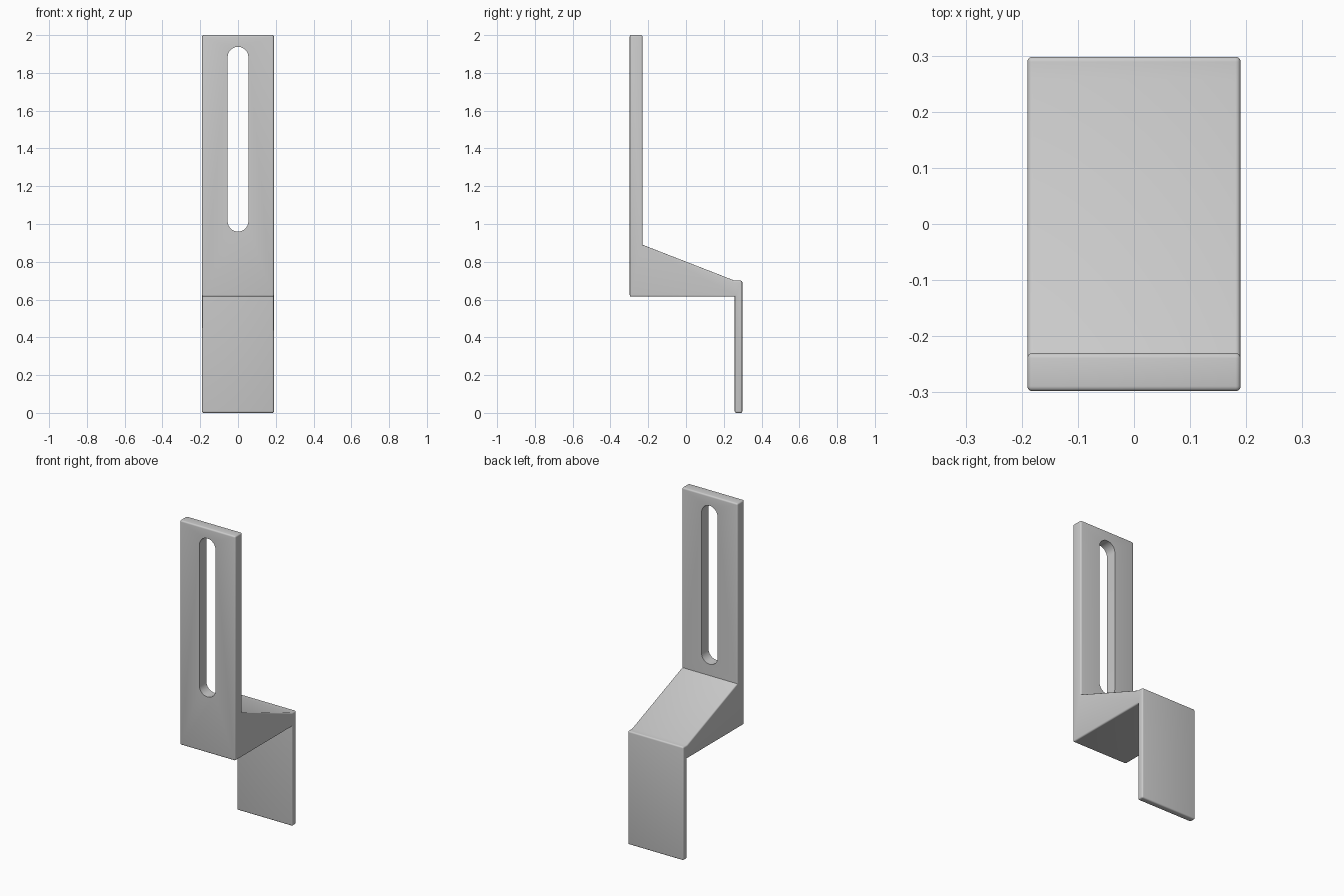
import bpy, bmesh, math

default_cube = bpy.data.objects.get("Cube")
if default_cube:
    bpy.data.objects.remove(default_cube, do_unlink=True)

HALF_WIDTH = 0.19
EDGE_ROUND = 0.009

grey = bpy.data.materials.new("plain_grey")
grey.use_nodes = True
grey.diffuse_color = (0.6, 0.6, 0.6, 1)
grey.node_tree.nodes["Principled BSDF"].inputs["Base Color"].default_value = (0.6, 0.6, 0.6, 1)


def extruded(name, points, direction, round_edges=0):
    """Extrude a closed outline and optionally round its convex edges."""
    bm = bmesh.new()
    face = bm.faces.new([bm.verts.new(p) for p in points])
    grown = bmesh.ops.extrude_face_region(bm, geom=[face])["geom"]
    bmesh.ops.translate(bm, vec=direction,
                        verts=[v for v in grown if isinstance(v, bmesh.types.BMVert)])
    bmesh.ops.recalc_face_normals(bm, faces=bm.faces)
    if round_edges:
        sharp = [e for e in bm.edges if e.calc_face_angle_signed() > math.radians(30)]
        bmesh.ops.bevel(bm, geom=sharp, offset=round_edges, offset_type='OFFSET',
                        segments=4, profile=0.5, affect='EDGES', clamp_overlap=True)
        bmesh.ops.recalc_face_normals(bm, faces=bm.faces)
    mesh = bpy.data.meshes.new(name)
    bm.to_mesh(mesh)
    bm.free()
    mesh.materials.append(grey)
    obj = bpy.data.objects.new(name, mesh)
    bpy.context.collection.objects.link(obj)
    return obj


# Bracket side profile (y, z): tall plate, sloped wedge, hanging plate
profile = [(-0.298, 0.615), (0.258, 0.615), (0.258, 0), (0.298, 0), (0.298, 0.7),
           (0.258, 0.7), (-0.23, 0.89), (-0.23, 2), (-0.298, 2)]
bracket = extruded("bracket", [(-HALF_WIDTH, y, z) for y, z in profile],
                   (2 * HALF_WIDTH, 0, 0), EDGE_ROUND)

# Long round-ended slot through the tall plate
SLOT_RADIUS, SLOT_LOW, SLOT_HIGH, STEPS = 0.055, 1.015, 1.883, 16
outline = []
for start, centre in ((0, SLOT_HIGH), (math.pi, SLOT_LOW)):
    for i in range(STEPS + 1):
        a = start + math.pi * i / STEPS
        outline.append((SLOT_RADIUS * math.cos(a), -0.4, centre + SLOT_RADIUS * math.sin(a)))
cutter = extruded("slot_cutter", outline, (0, 0.3, 0))
cutter.hide_render = True

cut = bracket.modifiers.new("slot", 'BOOLEAN')
cut.operation = 'DIFFERENCE'
cut.solver = 'EXACT'
cut.object = cutter

bpy.ops.object.select_all(action='DESELECT')
bracket.select_set(True)
bpy.context.view_layer.objects.active = bracket
bpy.ops.object.modifier_apply(modifier=cut.name)
bpy.data.objects.remove(cutter, do_unlink=True)
bpy.ops.object.shade_smooth_by_angle(angle=math.radians(30))
